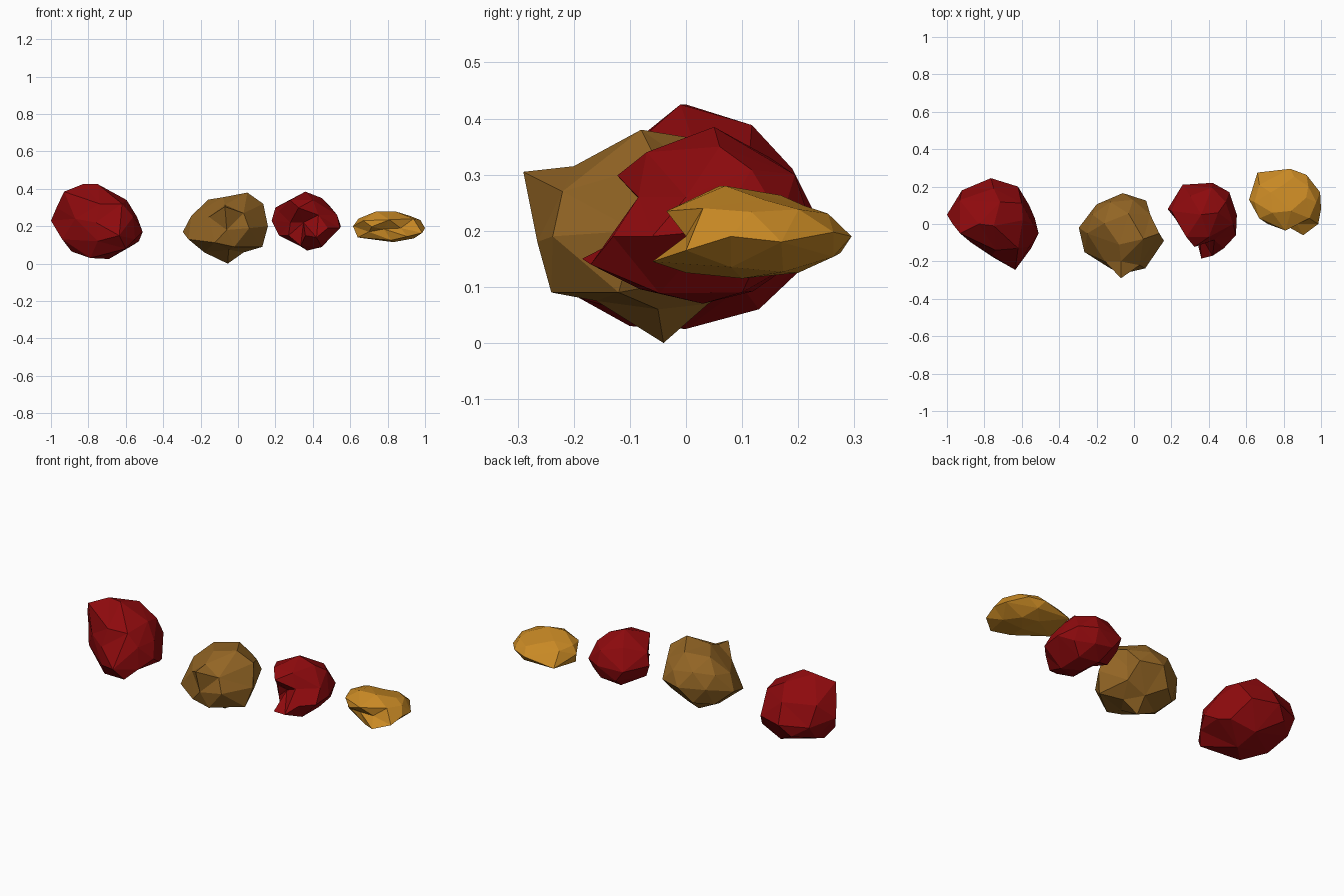
import bpy, bmesh, math
from mathutils import Vector

cube = bpy.data.objects.get("Cube")
if cube:
    bpy.data.objects.remove(cube, do_unlink=True)


def make_material(name, colour):
    mat = bpy.data.materials.new(name)
    mat.use_nodes = True
    mat.diffuse_color = (*colour, 1)
    mat.node_tree.nodes["Principled BSDF"].inputs["Base Color"].default_value = (*colour, 1)
    return mat


def ball_directions():
    """Evenly spread directions used to fill the plain areas of a rock."""
    bm = bmesh.new()
    bmesh.ops.create_icosphere(bm, subdivisions=2, radius=1)
    directions = [v.co.normalized() for v in bm.verts]
    bm.free()
    return directions


def sculpt_rock(name, material, features):
    """Faceted ball with its corners on the given peaks and dents."""
    points = [Vector(p) for p in features]
    low = Vector([min(p[i] for p in points) for i in range(3)])
    high = Vector([max(p[i] for p in points) for i in range(3)])
    centre, half = (low + high) / 2, (high - low) / 2
    # Work in a space where the rock is roughly a unit ball
    corners = [Vector([(p[i] - centre[i]) / half[i] for i in range(3)]) for p in points]

    # Filler corners blend the reach of the features around them
    fillers = []
    for d in ball_directions():
        angles = [d.angle(q) for q in corners]
        if min(angles) > 0.42:
            weights = [math.exp(-(a / 0.45) ** 2) for a in angles]
            reach = sum(w * q.length for w, q in zip(weights, corners)) + 0.15
            fillers.append(d * reach / (sum(weights) + 0.15))

    # Facets come from the hull of the directions, then corners move in or out
    bm = bmesh.new()
    target = {}
    for co in corners + fillers:
        target[bm.verts.new(co.normalized())] = co
    bmesh.ops.convex_hull(bm, input=bm.verts[:])
    bmesh.ops.triangulate(bm, faces=bm.faces[:])
    for v, co in target.items():
        v.co = [max(-1, min(1, co[i])) * half[i] for i in range(3)]
    bmesh.ops.recalc_face_normals(bm, faces=bm.faces[:])
    mesh = bpy.data.meshes.new(name)
    bm.to_mesh(mesh)
    bm.free()
    mesh.materials.append(material)
    rock = bpy.data.objects.new(name, mesh)
    rock.location = centre
    bpy.context.collection.objects.link(rock)


red = make_material("deep_red", (0.27, 0.003, 0.004))
brown = make_material("earth_brown", (0.29, 0.13, 0.018))
gold = make_material("amber_gold", (0.58, 0.25, 0.018))

# Large rounded rock with a low front corner and a flat front left side
sculpt_rock("large_red_rock", red, [
    (-.635, -.245, .15), (-.51, -.05, .17), (-.54, 0, .25), (-.595, .02, .34),
    (-.75, -.01, .425), (-.83, 0, .425), (-.93, -.05, .385), (-1, .05, .23),
    (-.92, .18, .2), (-.765, .245, .2), (-.62, .2, .2), (-.69, 0, .025),
    (-.89, 0, .065), (-.87, -.1, .24), (-.75, -.18, .12), (-.75, .19, .31),
    (-.6, -.19, .08), (-.56, .1, .1), (-.74, -.14, .32), (-.94, -.03, .13),
    (-.76, -.17, .22), (-.53, .03, .12), (-.55, -.13, .13), (-.56, -.12, .25),
    (-.62, -.13, .32), (-.79, -.1, .03), (-.7, .13, .06), (-.97, 0, .3)])

# Knobbly rock with two horns, a bottom spike and a notch at the back
sculpt_rock("knobbly_brown_rock", brown, [
    (-.07, -.29, .305), (.05, -.08, .38), (-.08, -.11, .355), (-.055, -.04, 0),
    (-.02, -.24, .09), (.16, -.09, .2), (.135, -.05, .32), (.13, -.12, .09),
    (.065, .125, .2), (.08, .04, .2), (-.06, .165, .2), (-.2, .105, .2),
    (-.295, -.02, .17), (-.25, -.05, .255), (-.265, -.15, .13),
    (-.155, -.2, .25), (.03, -.22, .27), (-.18, -.05, .06), (-.06, -.265, .18),
    (-.04, .04, .07), (-.05, -.16, .075), (.03, -.05, .06), (-.07, -.2, .315),
    (.075, .04, .12)])

# Rock with a hollow front corner between an upper horn and a lower lip
sculpt_rock("hollow_red_rock", red, [
    (.36, -.185, .15), (.42, -.17, .14), (.545, -.06, .19), (.53, 0, .26),
    (.55, .05, .2), (.51, .17, .22), (.42, .22, .22), (.26, .21, .22),
    (.18, .08, .23), (.36, .05, .385), (.45, .06, .35), (.28, -.07, .34),
    (.35, -.05, .22), (.22, .05, .15), (.37, .03, .07), (.45, .1, .09),
    (.3, .15, .33), (.48, -.13, .19), (.4, -.07, .34), (.2, .07, .3),
    (.28, -.03, .22), (.27, -.01, .15), (.22, .03, .28), (.43, -.085, .26)])

# Flat chipped rock
sculpt_rock("flat_gold_rock", gold, [
    (.905, -.06, .145), (.985, 0, .165), (1, .08, .19), (.995, .17, .18),
    (.835, .295, .19), (.66, .275, .16), (.615, .13, .2), (.67, .03, .23),
    (.81, -.035, .235), (.87, 0, .19), (.74, .06, .28), (.84, .07, .28),
    (.83, .1, .115), (.64, .1, .14), (.8, .21, .245), (.92, .14, .255),
    (.82, 0, .125), (.8, .2, .125), (.94, .08, .135), (.78, .01, .185),
    (.7, .04, .17)])
